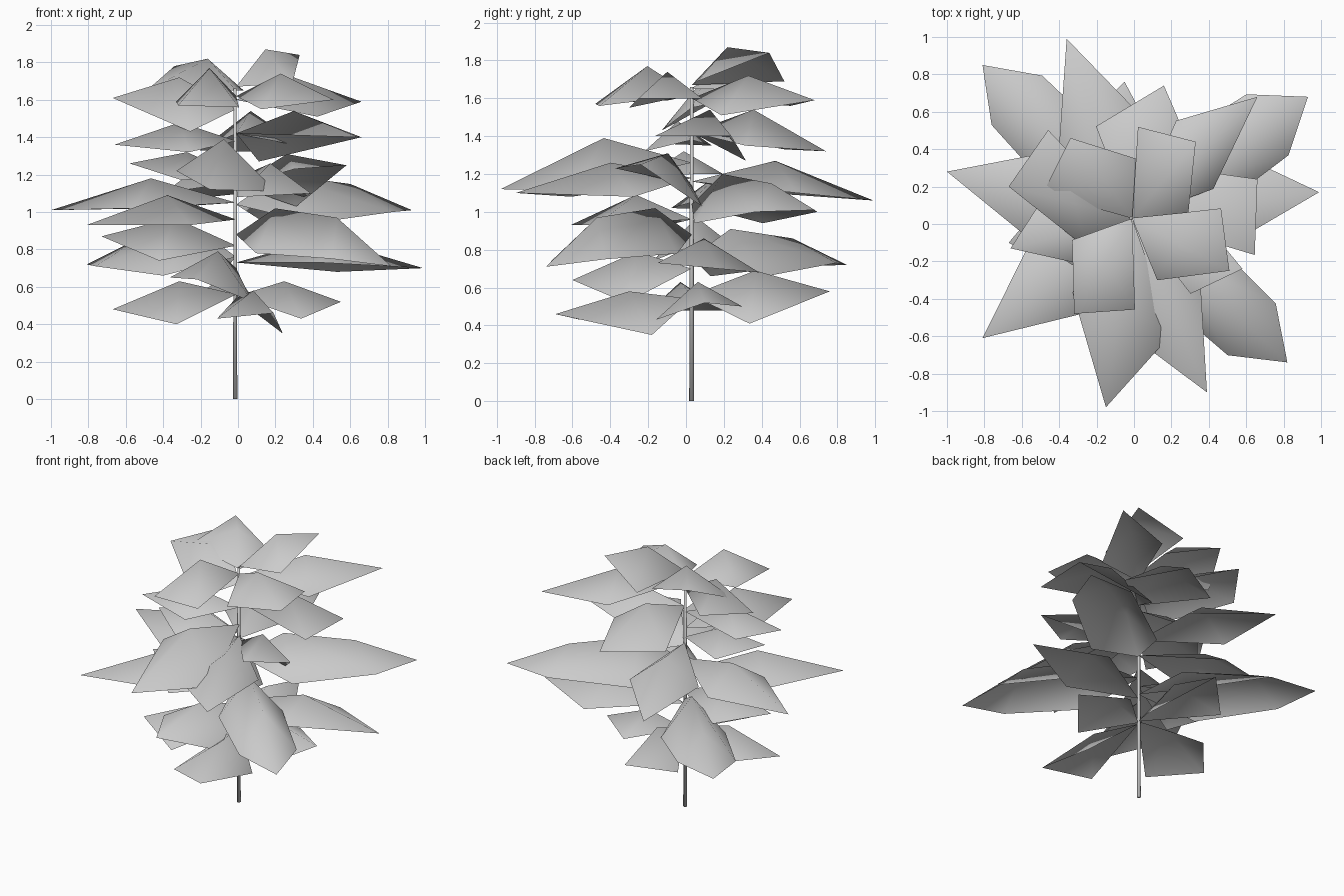
import bpy
import bmesh
from mathutils import Vector

if "Cube" in bpy.data.objects:
    bpy.data.objects.remove(bpy.data.objects["Cube"], do_unlink=True)

STEM = Vector((-0.01, 0.03, 0))

# One plain material for stem and foliage
grey = bpy.data.materials.new("pale grey")
grey.use_nodes = True
colour = (0.6, 0.6, 0.6, 1)
grey.diffuse_color = colour
grey.node_tree.nodes["Principled BSDF"].inputs["Base Color"].default_value = colour


def finish(bm, name):
    """Turn a bmesh into a smooth shaded object with the shared material."""
    bmesh.ops.recalc_face_normals(bm, faces=bm.faces)
    if sum(face.normal.z for face in bm.faces) < 0:
        bmesh.ops.reverse_faces(bm, faces=bm.faces)
    for face in bm.faces:
        face.smooth = True
    mesh = bpy.data.meshes.new(name)
    bm.to_mesh(mesh)
    bm.free()
    mesh.materials.append(grey)
    obj = bpy.data.objects.new(name, mesh)
    bpy.context.collection.objects.link(obj)
    return obj


def leaf(name, x, y, tip_z, base_z, ridge_z, width, left_z, right_z,
         skew=0, broad=False):
    """Folded leaf: a raised ridge from stem to tip with drooping side corners."""
    bm = bmesh.new()
    along = Vector((x, y, 0)) - STEM
    across = Vector((-along.y, along.x, 0)).normalized()

    def point(fraction, offset, z):
        place = STEM + along * fraction + across * offset
        return bm.verts.new((place.x, place.y, z))

    base = point(0, 0, base_z)
    tip = point(1, 0, tip_z)
    # Broad leaves have a second ridge point and a shoulder on each side
    if broad:
        ridge = [point(0.25, 0, ridge_z), point(0.65, 0, ridge_z - 0.05)]
    else:
        ridge = [point(0.46, 0, ridge_z)]
    for side, corner_z in ((1, left_z), (-1, right_z)):
        if broad:
            edge = [point(0.3, side * width, base_z - 0.1),
                    point(0.77, side * width * 0.9, corner_z)]
        else:
            # Longer leaves are widest nearer the stem
            reach = 0.66 - 0.16 * along.length + side * skew
            edge = [point(reach, side * width * (1 + side * skew * 0.9), corner_z)]
        bm.faces.new((base, edge[0], ridge[0]))
        if broad:
            bm.faces.new((ridge[0], edge[0], edge[1], ridge[1]))
        bm.faces.new((ridge[-1], edge[-1], tip))
    return finish(bm, name)


def tier(name, leaves):
    """Rows: tip x, y, z, base z, ridge z, half width, left z, right z, skew."""
    for number, values in enumerate(leaves, 1):
        leaf(f"{name}_leaf_{number}", *values)


# Stem
bm = bmesh.new()
bmesh.ops.create_cone(bm, cap_ends=True, segments=6, radius1=0.013,
                      radius2=0.009, depth=1.66)
bmesh.ops.translate(bm, verts=bm.verts, vec=STEM + Vector((-0.005, 0, 0.83)))
stem = finish(bm, "stem")

# Foliage from the ground upwards
tier("lowest", [
    (-0.67, -0.1, 0.48, 0.56, 0.63, 0.24, 0.4, 0.48),
    (0.19, -0.69, 0.46, 0.54, 0.58, 0.22, 0.35, 0.43, -0.18),
    (0.55, 0.1, 0.52, 0.55, 0.63, 0.23, 0.5, 0.43),
    (-0.05, 0.76, 0.58, 0.56, 0.69, 0.23, 0.5, 0.41, 0.14),
    (-0.22, -0.6, 0.64, 0.7, 0.79, 0.21, 0.52, 0.65, -0.1),
])
tier("lower", [
    (0.99, 0.17, 0.7, 0.73, 0.86, 0.26, 0.68, 0.73, 0.08),
    (-0.73, 0.09, 0.87, 0.82, 0.97, 0.24, 0.74, 0.78),
    (-0.81, -0.61, 0.93, 0.96, 1.09, 0.24, 0.93, 0.93),
])
tier("broad", [
    (-0.81, 0.85, 0.72, 0.76, 0.91, 0.21, 0.71, 0.73, 0, True),
    (0.82, -0.74, 0.71, 0.88, 1.02, 0.21, 0.75, 0.75, 0, True),
    (0.93, 0.68, 1.01, 1.04, 1.2, 0.22, 1.0, 1.0, 0, True),
])
tier("middle", [
    (-1.0, 0.28, 1.01, 1.05, 1.18, 0.24, 1.02, 1.02),
    (-0.36, 0.99, 1.06, 1.16, 1.27, 0.23, 1.1, 1.1),
    (0.39, -0.9, 1.1, 1.18, 1.26, 0.23, 1.08, 1.08, -0.08),
    (-0.15, -0.98, 1.12, 1.26, 1.39, 0.28, 1.11, 1.22, 0.07),
    (0.58, -0.24, 1.25, 1.14, 1.31, 0.21, 1.03, 1.23, -0.14),
    (-0.58, -0.06, 1.26, 1.2, 1.32, 0.22, 1.17, 1.2),
])
tier("upper", [
    (-0.66, -0.13, 1.36, 1.38, 1.48, 0.2, 1.32, 1.35, -0.1),
    (0.16, 0.74, 1.32, 1.42, 1.54, 0.29, 1.33, 1.35, 0.05),
    (0.66, 0.24, 1.4, 1.42, 1.54, 0.31, 1.27, 1.4, -0.26),
    (-0.67, 0.2, 1.61, 1.55, 1.72, 0.28, 1.43, 1.65, -0.26),
    (0.66, 0.68, 1.59, 1.6, 1.72, 0.2, 1.56, 1.51, 0.06),
])
tier("top", [
    (0.51, -0.25, 1.6, 1.62, 1.74, 0.25, 1.6, 1.55, 0.1),
    (-0.32, -0.48, 1.57, 1.62, 1.77, 0.24, 1.56, 1.59, 0.12),
    (-0.34, 0.46, 1.78, 1.65, 1.82, 0.26, 1.65, 1.65, 0.16),
    (0.33, 0.44, 1.84, 1.67, 1.87, 0.25, 1.69, 1.69, 0.17),
])
